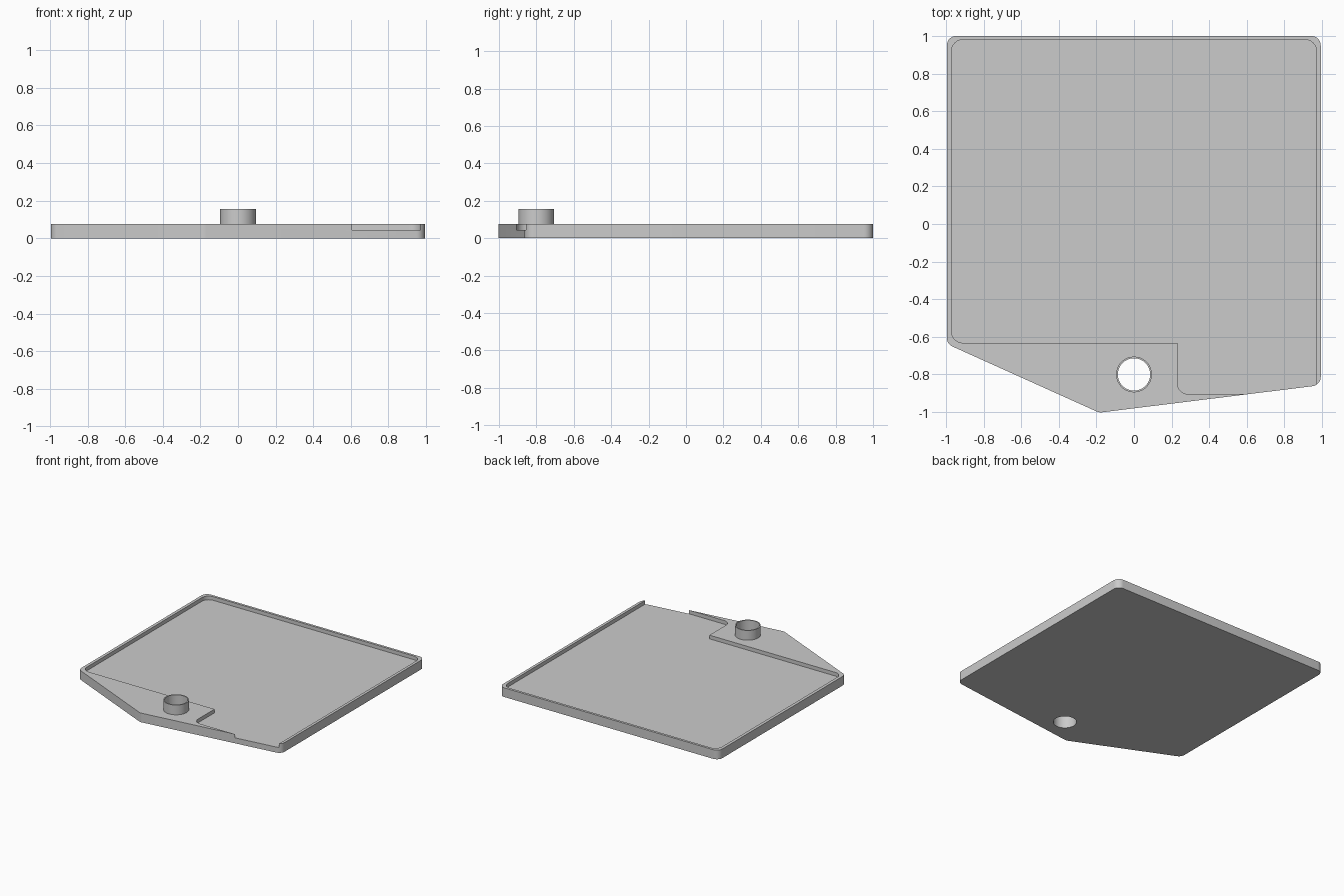
import bpy, bmesh, math
from mathutils import Vector

cube = bpy.data.objects.get("Cube")
if cube:
    bpy.data.objects.remove(cube)

grey = bpy.data.materials.new("plain grey")
grey.use_nodes = True
colour = (0.6, 0.6, 0.6, 1)
grey.diffuse_color = colour
grey.node_tree.nodes["Principled BSDF"].inputs["Base Color"].default_value = colour


def rounded(corners, steps=8):
    """Outline from (x, y, radius) corners, each replaced by a tangent arc."""
    pts = []
    n = len(corners)
    for i, (x, y, r) in enumerate(corners):
        p = Vector((x, y))
        if r == 0:
            pts.append(p)
            continue
        a = (Vector(corners[i - 1][:2]) - p).normalized()
        b = (Vector(corners[(i + 1) % n][:2]) - p).normalized()
        half = a.angle(b) / 2
        centre = p + (a + b).normalized() * (r / math.sin(half))
        start = p + a * (r / math.tan(half)) - centre
        end = p + b * (r / math.tan(half)) - centre
        sweep = math.pi - 2 * half
        for k in range(steps + 1):
            t = k / steps
            arc = start * math.sin((1 - t) * sweep) + end * math.sin(t * sweep)
            pts.append(centre + arc / math.sin(sweep))
    return pts


def circle(x, y, r, n=64):
    return [Vector((x + r * math.cos(math.tau * i / n),
                    y + r * math.sin(math.tau * i / n))) for i in range(n)]


def prism(name, outline, z0, z1):
    bm = bmesh.new()
    face = bm.faces.new([bm.verts.new((p.x, p.y, z0)) for p in outline])
    top = bmesh.ops.extrude_face_region(bm, geom=[face])["geom"]
    bmesh.ops.translate(bm, vec=(0, 0, z1 - z0),
                        verts=[v for v in top if isinstance(v, bmesh.types.BMVert)])
    bmesh.ops.recalc_face_normals(bm, faces=bm.faces)
    mesh = bpy.data.meshes.new(name)
    bm.to_mesh(mesh)
    bm.free()
    mesh.materials.append(grey)
    obj = bpy.data.objects.new(name, mesh)
    bpy.context.collection.objects.link(obj)
    return obj


def combine(target, tool, operation):
    mod = target.modifiers.new(tool.name, "BOOLEAN")
    mod.operation = operation
    mod.solver = "EXACT"
    mod.object = tool
    bpy.context.view_layer.objects.active = target
    bpy.ops.object.modifier_apply(modifier=mod.name)
    bpy.data.objects.remove(tool)


# Base plate with a pointed front edge
plate = prism("tray_plate", rounded([
    (-0.995, 1, 0.05), (-0.995, -0.638, 0.05), (-0.185, -1.003, 0.06),
    (0.993, -0.857, 0.05), (0.993, 1, 0.05)]), 0, 0.075)

# Shallow pocket, running out through the front right edge
pocket = prism("pocket_cutter", rounded([
    (-0.97, 0.98, 0.06), (-0.97, -0.632, 0.06), (0.23, -0.632, 0),
    (0.23, -0.905, 0.06), (0.97, -0.905, 0), (0.97, 0.98, 0.06)]), 0.045, 0.2)
combine(plate, pocket, "DIFFERENCE")

# Thin collar around a through hole
collar = prism("collar", circle(0, -0.8, 0.095), 0.03, 0.155)
combine(plate, collar, "UNION")
hole = prism("hole_cutter", circle(0, -0.8, 0.086), -0.1, 0.3)
combine(plate, hole, "DIFFERENCE")

bpy.ops.object.select_all(action="DESELECT")
plate.select_set(True)
bpy.context.view_layer.objects.active = plate
bpy.ops.object.shade_smooth_by_angle(angle=math.radians(30))
